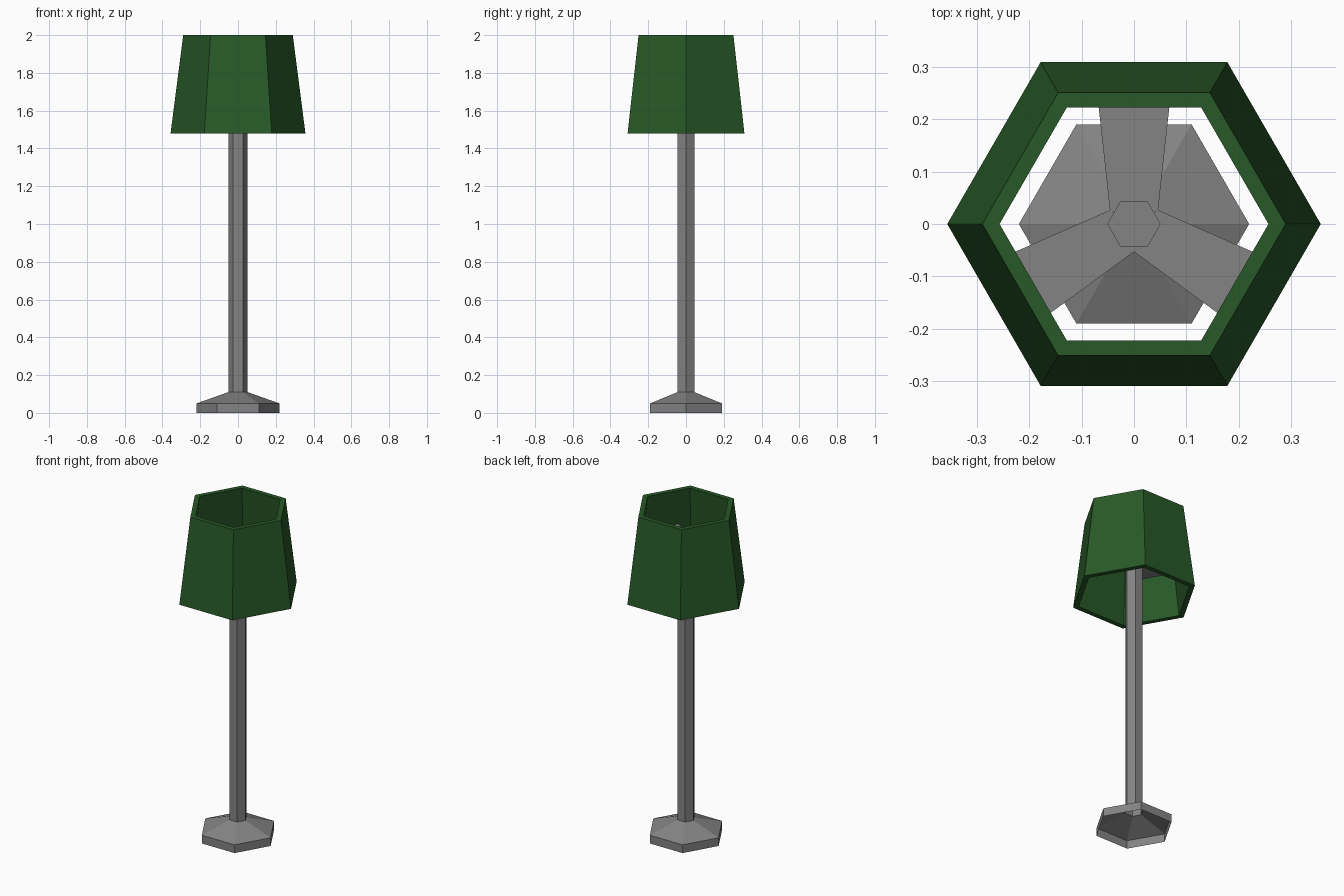
import bpy, bmesh, math
from mathutils import Matrix

if "Cube" in bpy.data.objects:
    bpy.data.objects.remove(bpy.data.objects["Cube"])


def material(name, color):
    m = bpy.data.materials.new(name)
    m.diffuse_color = (*color, 1.0)
    m.use_nodes = True
    m.node_tree.nodes["Principled BSDF"].inputs["Base Color"].default_value = m.diffuse_color
    return m


GREY = material("grey metal", (0.23, 0.23, 0.23))
GREEN = material("dark green fabric", (0.021, 0.1, 0.021))


def finish(name, bm, mat):
    me = bpy.data.meshes.new(name)
    bm.to_mesh(me)
    bm.free()
    me.materials.append(mat)
    ob = bpy.data.objects.new(name, me)
    bpy.context.collection.objects.link(ob)
    return ob


def hex_loft(name, profile, mat, closed=False, cap_top=False):
    """Sweep a (radius, z) profile around z with six flat sides."""
    bm = bmesh.new()
    rings = [[bm.verts.new((r * math.cos(k * math.pi / 3), r * math.sin(k * math.pi / 3), z))
              for k in range(6)] for r, z in profile]
    pairs = list(zip(rings, rings[1:]))
    if closed:
        pairs.append((rings[-1], rings[0]))
    for a, b in pairs:
        for k in range(6):
            n = (k + 1) % 6
            bm.faces.new((a[k], a[n], b[n], b[k]))
    if cap_top:
        bm.faces.new(rings[-1])
    return finish(name, bm, mat)


# Hollow foot, open underneath
hex_loft("base", [(0.22, 0), (0.22, 0.05), (0.051, 0.11)], GREY)

# Tubular pole, closed at the top
hex_loft("pole", [(0.051, 0.11), (0.051, 1.787)], GREY, cap_top=True)

# Thick tapered shade, open at both ends
hex_loft("lamp_shade", [(0.357, 1.48), (0.29, 2.0), (0.257, 2.0), (0.324, 1.48)], GREEN, closed=True)

# Three flaring arms that hold the shade
outline = [(0, 0), (0.046, 0.0266), (0.071, 0.255), (-0.071, 0.255), (-0.046, 0.0266)]
for i in range(3):
    bm = bmesh.new()
    bottom = bm.faces.new([bm.verts.new((x, y, 1.738)) for x, y in outline])
    top = bmesh.ops.extrude_face_region(bm, geom=[bottom])["geom"]
    bmesh.ops.translate(bm, vec=(0, 0, 0.046), verts=[v for v in top if isinstance(v, bmesh.types.BMVert)])
    bmesh.ops.rotate(bm, verts=bm.verts, matrix=Matrix.Rotation(i * math.tau / 3, 3, "Z"))
    bmesh.ops.recalc_face_normals(bm, faces=bm.faces)
    finish(f"shade_arm_{i + 1}", bm, GREY)
